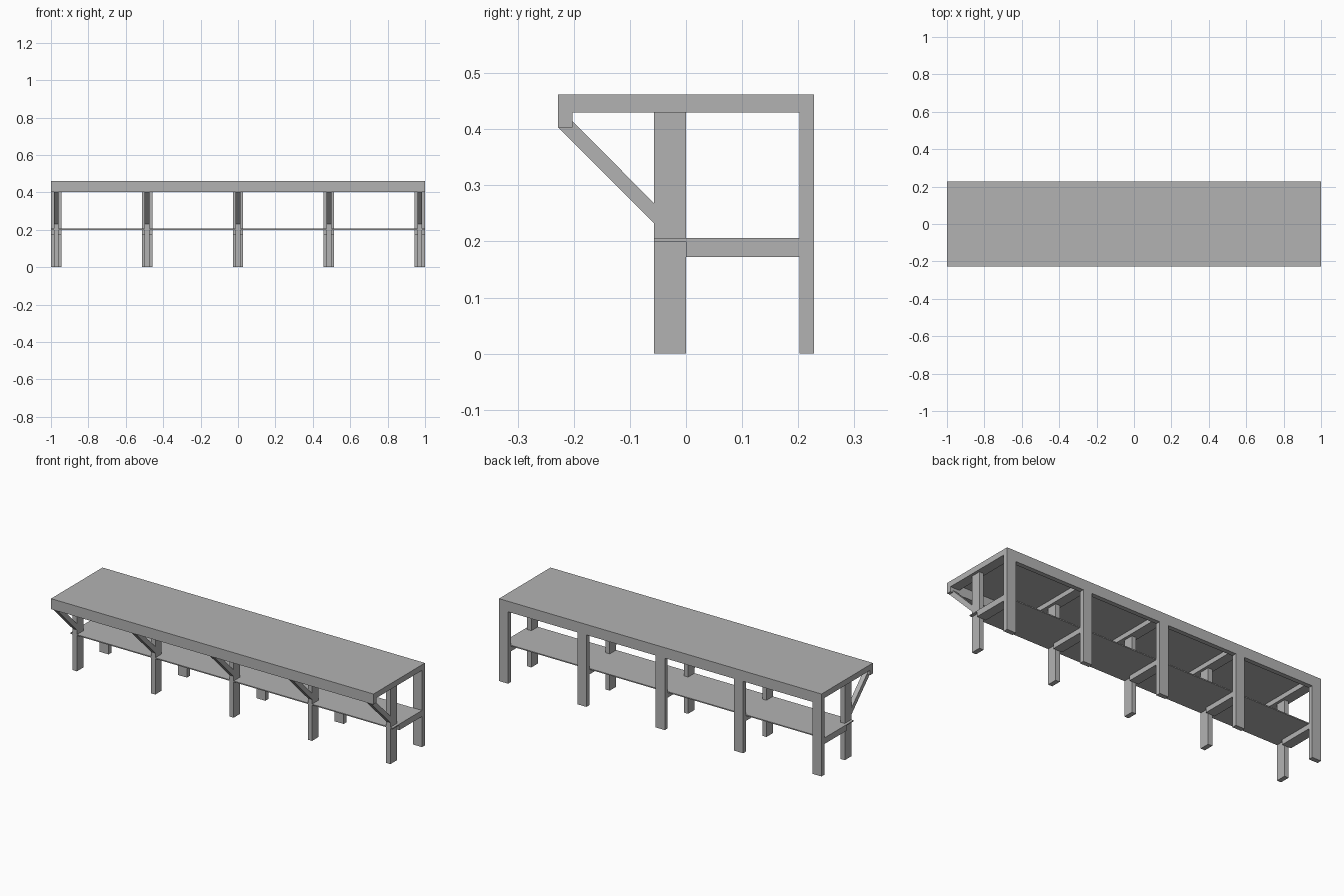
import bpy
import bmesh

cube = bpy.data.objects.get("Cube")
if cube:
    bpy.data.objects.remove(cube, do_unlink=True)

grey = bpy.data.materials.new("plain_grey")
grey.use_nodes = True
colour = (0.45, 0.45, 0.45, 1)
grey.diffuse_color = colour
grey.node_tree.nodes["Principled BSDF"].inputs["Base Color"].default_value = colour


def prism(name, x0, x1, profile):
    """Extrude a (y, z) profile from x0 to x1."""
    bm = bmesh.new()
    face = bm.faces.new([bm.verts.new((x0, y, z)) for y, z in profile])
    ext = bmesh.ops.extrude_face_region(bm, geom=[face])
    verts = [v for v in ext["geom"] if isinstance(v, bmesh.types.BMVert)]
    bmesh.ops.translate(bm, vec=(x1 - x0, 0, 0), verts=verts)
    bmesh.ops.recalc_face_normals(bm, faces=bm.faces)
    mesh = bpy.data.meshes.new(name)
    bm.to_mesh(mesh)
    bm.free()
    mesh.materials.append(grey)
    obj = bpy.data.objects.new(name, mesh)
    bpy.context.collection.objects.link(obj)
    return obj


def board(name, x0, x1, y0, y1, z0, z1):
    return prism(name, x0, x1, [(y0, z0), (y1, z0), (y1, z1), (y0, z1)])


THICK, WIDE, SHEET = 0.026, 0.056, 0.006
TOP, HALF_Y = 0.462, 0.228
UNDER = TOP - SHEET            # underside of the top sheet
BEAM = UNDER - THICK           # underside of the cross beams
RAIL = 0.403                   # underside of the long rails
INNER = HALF_Y - THICK         # inner face of the long rails
POST = -0.057                  # front face of the front posts
SHELF = 0.2

# Long sheets and rails
board("top_sheet", -1, 1, -HALF_Y, HALF_Y, UNDER, TOP)
board("front_rail", -1, 1, -HALF_Y, -INNER, RAIL, UNDER)
board("back_rail", -1, 1, INNER, HALF_Y, RAIL, UNDER)
board("shelf_sheet", -1, 1, POST, INNER, SHELF, SHELF + SHEET)

# Five repeated frames
for i in range(5):
    x = (i - 2) * (1 - WIDE / 2) / 2
    n, w = THICK / 2, WIDE / 2
    board(f"back_leg_{i + 1}", x - w, x + w, INNER, HALF_Y, 0, RAIL)
    board(f"front_leg_{i + 1}", x - n, x + n, POST, 0, 0, BEAM)
    board(f"top_cross_beam_{i + 1}", x - w, x + w, -INNER, INNER, BEAM, UNDER)
    board(f"shelf_cross_beam_{i + 1}", x - w, x + w, 0, INNER, SHELF - 0.028, SHELF)
    # Diagonal brace from the front leg to the front rail
    prism(f"brace_{i + 1}", x - n, x + n, [
        (-HALF_Y, RAIL), (POST, 0.232), (POST, 0.268),
        (-INNER, 0.414), (-INNER, RAIL)])
